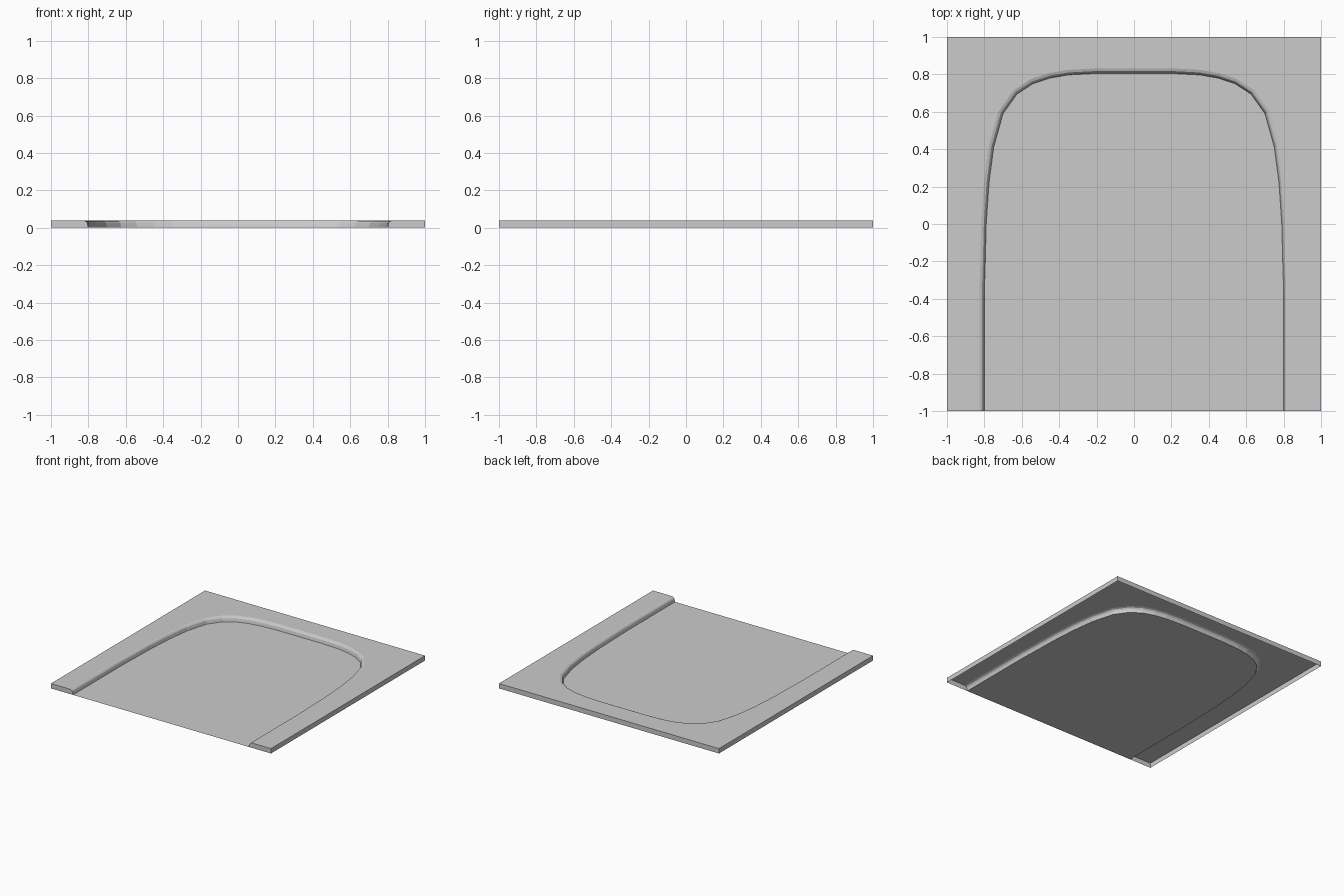
import bpy, bmesh
from mathutils import Vector

if "Cube" in bpy.data.objects:
    bpy.data.objects.remove(bpy.data.objects["Cube"])

H = 0.04

# Right half of the recess outline, front edge to back centre, then mirrored
half = [(0.80, -1), (0.80, -0.6), (0.80, -0.36), (0.795, -0.2), (0.79, 0),
        (0.775, 0.22), (0.75, 0.41), (0.70, 0.59), (0.625, 0.695),
        (0.54, 0.75), (0.45, 0.78), (0.35, 0.797), (0.2, 0.805)]
path = [Vector(p) for p in half] + [Vector((-x, y)) for x, y in reversed(half)]

# Rounded step: (outward offset, height)
profile = [(0, 0), (0.003, 0.014), (0.006, 0.026), (0.013, 0.035), (0.027, H)]


def outward(i):
    """Outward normal of the path at point i."""
    if i in (0, len(path) - 1):
        return Vector((1 if i == 0 else -1, 0))
    t = path[i + 1] - path[i - 1]
    return Vector((t.y, -t.x)).normalized()


bm = bmesh.new()
rows = []
for off, z in profile:
    rows.append([bm.verts.new((*(p + outward(i) * off), z))
                 for i, p in enumerate(path)])

# Recessed floor
bm.faces.new(rows[0])

# Curved wall around the recess
for a, b in zip(rows, rows[1:]):
    for i in range(len(path) - 1):
        bm.faces.new((a[i], b[i], b[i + 1], a[i + 1]))

# Raised flat rim
corners = [(1, -1), (1, 1), (-1, 1), (-1, -1)]
top = [bm.verts.new((x, y, H)) for x, y in corners]
low = [bm.verts.new((x, y, 0)) for x, y in corners]
bm.faces.new(top + rows[-1][::-1])

# Outer skirt, open underneath
for i in range(3):
    bm.faces.new((low[i], low[i + 1], top[i + 1], top[i]))

# Front end caps of the two rim arms
bm.faces.new([low[0], top[0]] + [r[0] for r in reversed(rows)][:])
bm.faces.new([top[3], low[3]] + [r[-1] for r in rows])

bmesh.ops.recalc_face_normals(bm, faces=bm.faces)
floor = max(bm.faces, key=lambda f: f.calc_area())
floor.normal_update()
if floor.normal.z < 0:
    bmesh.ops.reverse_faces(bm, faces=bm.faces)
bmesh.ops.triangulate(bm, faces=[f for f in bm.faces if len(f.verts) > 4])

mesh = bpy.data.meshes.new("recessed_panel")
bm.to_mesh(mesh)
bm.free()
panel = bpy.data.objects.new("recessed_panel", mesh)
bpy.context.collection.objects.link(panel)
